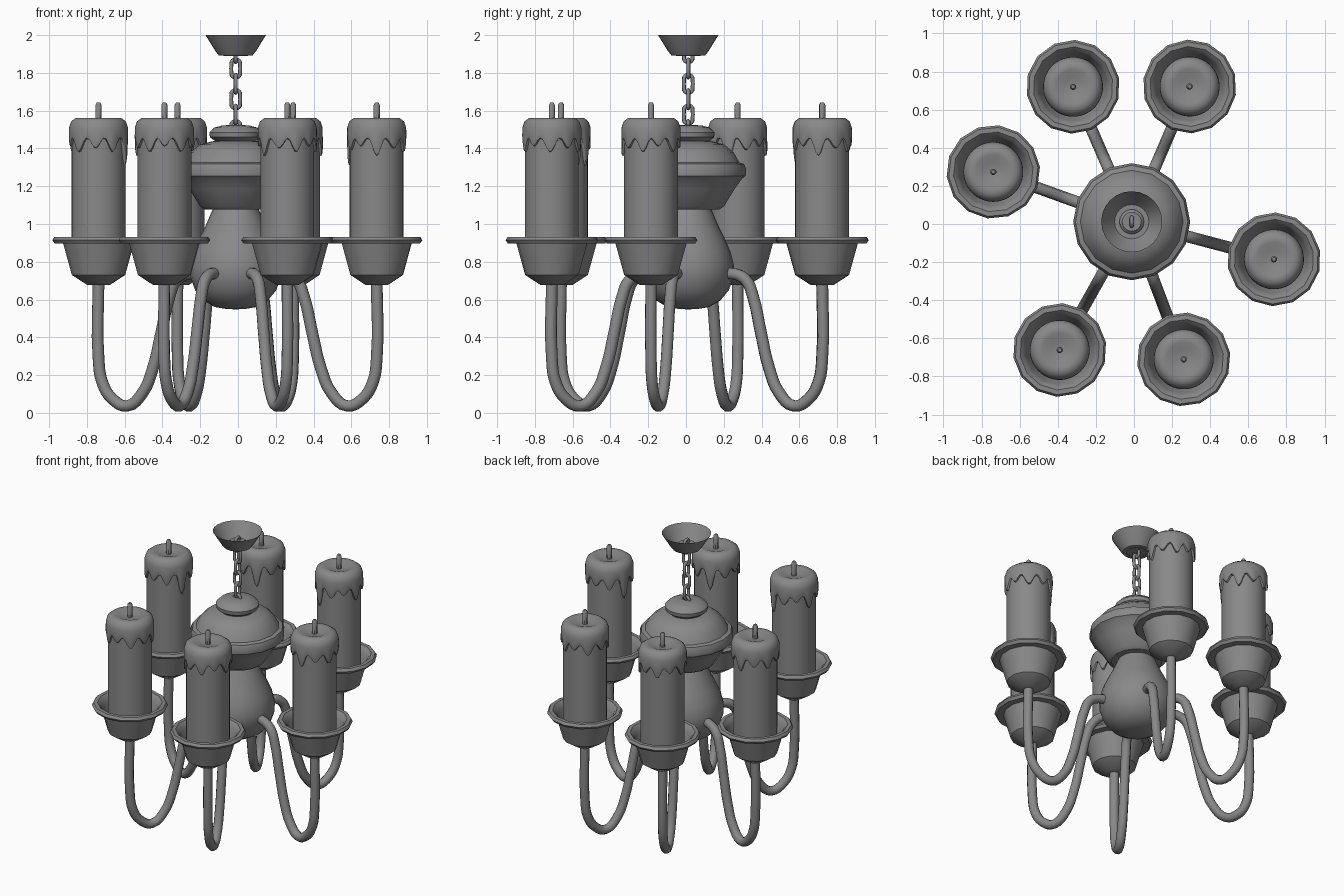
import bpy, bmesh, math
from mathutils import Matrix, Vector

if "Cube" in bpy.data.objects:
    bpy.data.objects.remove(bpy.data.objects["Cube"])

CX, CY = -0.012, 0.012          # axis of the fixture
ARM_R = 0.772                   # distance of candles from the axis
ARM_ANGLES = [-14.8, 66.8, 113.5, 160.2, 240.7, 290.7]

metal = bpy.data.materials.new("grey")
metal.diffuse_color = (0.25, 0.25, 0.25, 1)
metal.use_nodes = True
metal.node_tree.nodes["Principled BSDF"].inputs["Base Color"].default_value = metal.diffuse_color


def finish(obj, angle=40):
    """Assign the material and smooth shading with sharp edges kept."""
    obj.data.materials.clear()
    obj.data.materials.append(metal)
    bpy.ops.object.select_all(action='DESELECT')
    obj.select_set(True)
    bpy.context.view_layer.objects.active = obj
    bpy.ops.object.shade_smooth_by_angle(angle=math.radians(angle))
    return obj


def lathe(name, profile, segs, loc=(CX, CY, 0), rot=0, angle=40):
    """Spin a profile round z. profile: list of (r, z), or a function of the spin angle."""
    bm = bmesh.new()
    rings = []
    for i in range(segs):
        a = 2 * math.pi * i / segs
        pts = profile(a) if callable(profile) else profile
        rings.append([bm.verts.new((r * math.cos(a), r * math.sin(a), z)) for r, z in pts])
    for i in range(segs):
        p, q = rings[i], rings[(i + 1) % segs]
        for k in range(len(p) - 1):
            bm.faces.new((p[k], q[k], q[k + 1], p[k + 1]))
    bmesh.ops.remove_doubles(bm, verts=bm.verts, dist=1e-5)
    bmesh.ops.dissolve_degenerate(bm, edges=bm.edges, dist=1e-5)
    bmesh.ops.recalc_face_normals(bm, faces=bm.faces)
    bm.transform(Matrix.Translation(loc) @ Matrix.Rotation(rot, 4, 'Z'))
    mesh = bpy.data.meshes.new(name)
    bm.to_mesh(mesh)
    bm.free()
    obj = bpy.data.objects.new(name, mesh)
    bpy.context.collection.objects.link(obj)
    return finish(obj, angle)


def tube(name, points, radius):
    """Round tube along a smooth path."""
    cu = bpy.data.curves.new(name, 'CURVE')
    cu.dimensions = '3D'
    cu.bevel_depth = radius
    cu.bevel_resolution = 3
    cu.resolution_u = 4
    sp = cu.splines.new('BEZIER')
    sp.bezier_points.add(len(points) - 1)
    for bp, p in zip(sp.bezier_points, points):
        bp.co = p
        bp.handle_left_type = bp.handle_right_type = 'AUTO'
    obj = bpy.data.objects.new(name, cu)
    bpy.context.collection.objects.link(obj)
    bpy.ops.object.select_all(action='DESELECT')
    obj.select_set(True)
    bpy.context.view_layer.objects.active = obj
    bpy.ops.object.convert(target='MESH')
    return finish(bpy.context.view_layer.objects.active, 50)


# ceiling canopy: open bowl with a small knob inside
lathe("ceiling_canopy", [(0.16, 2.0), (0.108, 1.916), (0.09, 1.893), (0, 1.893)], 24)
lathe("canopy_knob", [(0.065, 1.89), (0.065, 1.915), (0.05, 1.93), (0.03, 1.93), (0, 1.925)], 16)

# chain of alternating stretched links
for i in range(6):
    bpy.ops.mesh.primitive_torus_add(major_radius=0.024, minor_radius=0.0105,
                                     major_segments=16, minor_segments=8)
    link = bpy.context.object
    link.name = link.data.name = f"chain_link_{i + 1}"
    for v in link.data.vertices:
        v.co.x += 0.024 * (1 if v.co.x > 1e-4 else -1 if v.co.x < -1e-4 else 0)
    turn = Matrix.Rotation(math.pi / 2 * ((i + 1) % 2), 4, 'Z')
    stand = Matrix.Rotation(math.pi / 2, 4, 'Z') @ Matrix.Rotation(math.pi / 2, 4, 'Y') 
    upright = Matrix.Rotation(math.pi / 2, 4, 'Y')
    link.data.transform(Matrix.Translation((CX, CY, 1.905 - 0.0815 * i)) @ turn
                        @ Matrix.Rotation(math.pi / 2, 4, 'Z') @ upright)
    finish(link, 60)

# central body: cap, domed housing and pear-shaped bulb
lathe("top_cap", [(0, 1.525), (0.07, 1.522), (0.115, 1.51), (0.14, 1.485), (0.137, 1.46),
                  (0.11, 1.44), (0.11, 1.41)], 24)
lathe("domed_housing", [(0, 1.44), (0.125, 1.438), (0.19, 1.42), (0.24, 1.38), (0.27, 1.325),
                        (0.295, 1.318), (0.307, 1.29), (0.304, 1.255), (0.285, 1.24),
                        (0.245, 1.185), (0.19, 1.095), (0.165, 1.077), (0, 1.075)], 16, angle=30)
lathe("pear_body", [(0.105, 1.11), (0.13, 1.06), (0.16, 0.99), (0.195, 0.92), (0.225, 0.85),
                    (0.242, 0.78), (0.24, 0.72), (0.215, 0.65), (0.17, 0.595),
                    (0.11, 0.56), (0.05, 0.55), (0, 0.548)], 24, angle=60)

# side profile of one arm: (distance from axis, height)
ARM = [(0.17, 0.73), (0.27, 0.735), (0.335, 0.70), (0.372, 0.62), (0.42, 0.42), (0.465, 0.24),
       (0.525, 0.105), (0.61, 0.037), (0.695, 0.075), (0.752, 0.165), (0.772, 0.29), (0.772, 0.70)]
CUP = [(0, 0.675), (0.06, 0.677), (0.142, 0.73), (0.188, 0.896), (0.233, 0.896), (0.246, 0.914),
       (0.235, 0.932), (0.21, 0.932), (0.192, 0.915), (0.18, 0.89), (0.14, 0.765), (0, 0.755)]

# wax drips: (direction in degrees, lowest height, half width in degrees)
DRIPS = [(180, 1.31, 17), (218, 1.39, 20), (250, 1.41, 16), (285, 1.36, 18), (322, 1.40, 20),
         (358, 1.38, 18), (30, 1.41, 16), (66, 1.38, 20), (104, 1.40, 18), (140, 1.38, 18)]


def wax_profile(a):
    edge = 1.452
    for d, low, half in DRIPS:
        off = abs((math.degrees(a) - d + 180) % 360 - 180) / half
        if off < 1:
            edge = min(edge, low + (1.452 - low) * (1 - math.cos(math.pi * off)) / 2)
    return [(0, 1.543), (0.05, 1.546), (0.09, 1.562), (0.12, 1.562), (0.145, 1.543), (0.156, 1.51),
            (0.157, edge + 0.02), (0.154, edge + 0.004), (0.141, edge)]


# six arms, each carrying a cup and a candle
for n, deg in enumerate(ARM_ANGLES, 1):
    a = math.radians(deg)
    c, s = math.cos(a), math.sin(a)
    at = (CX + ARM_R * c, CY + ARM_R * s, 0)
    tube(f"arm_{n}", [Vector((CX + r * c, CY + r * s, z)) for r, z in ARM], 0.031)
    lathe(f"drip_cup_{n}", CUP, 14, at, a)
    lathe(f"candle_{n}", [(0, 0.755), (0.143, 0.755), (0.143, 1.52), (0, 1.52)], 24, at, a)
    lathe(f"melted_wax_{n}", wax_profile, 72, at, a, 50)
    lathe(f"wick_{n}", [(0.017, 1.53), (0.017, 1.63), (0.01, 1.642), (0, 1.643)], 8, at, a)
